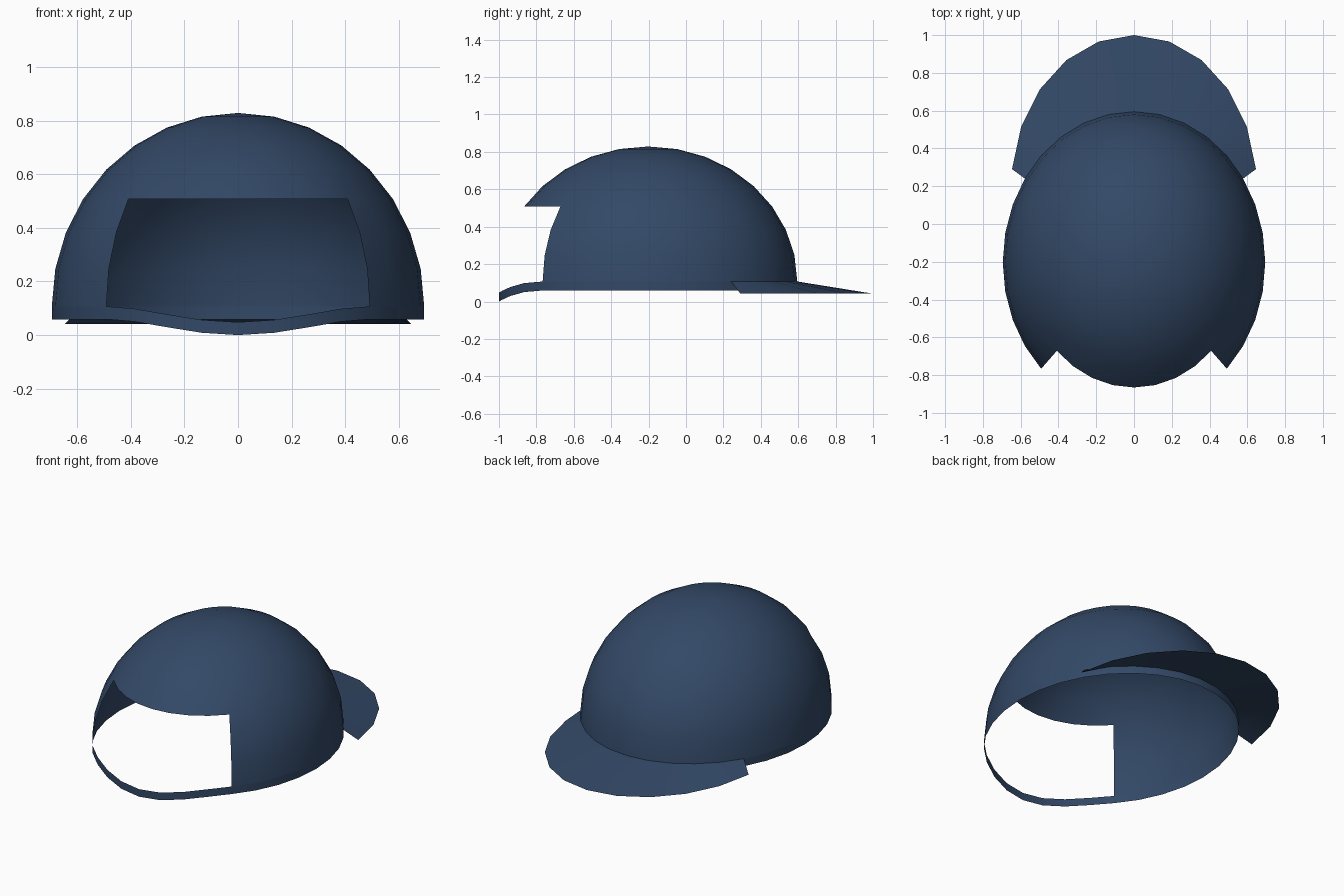
import bpy, bmesh
from math import sin, cos, pi, radians

cube = bpy.data.objects.get("Cube")
if cube:
    bpy.data.objects.remove(cube, do_unlink=True)

# One navy fabric colour
navy = bpy.data.materials.new("navy fabric")
navy.use_nodes = True
colour = (0.033, 0.066, 0.135, 1)
navy.diffuse_color = colour
bsdf = navy.node_tree.nodes["Principled BSDF"]
bsdf.inputs["Base Color"].default_value = colour
bsdf.inputs["Roughness"].default_value = 0.8

SEGMENTS, RINGS = 32, 8
STEP = 2 * pi / SEGMENTS
RX, RY, RZ = 0.695, 0.7975, 0.722     # crown radii
CY, SEAM = -0.2025, 0.107             # crown centre and band seam height
BAND, DIP = 0.048, 0.059              # band height and front strap dip


def crown_point(turn, rise):
    """Point on the crown; turn is measured from the front."""
    return (RX * sin(turn) * cos(rise), CY - RY * cos(turn) * cos(rise),
            SEAM + RZ * sin(rise))


def sheet(name, point, columns, rows, keep=lambda c, r: True):
    """Smooth surface through a grid of points, leaving out unwanted cells."""
    bm = bmesh.new()
    grid = [[bm.verts.new(point(c, r)) for r in range(rows + 1)]
            for c in range(columns + 1)]
    for c in range(columns):
        for r in range(rows):
            if keep(c, r):
                bm.faces.new((grid[c][r], grid[c + 1][r],
                              grid[c + 1][r + 1], grid[c][r + 1]))
    bmesh.ops.remove_doubles(bm, verts=bm.verts, dist=0.0001)
    loose = [v for v in bm.verts if not v.link_faces]
    bmesh.ops.delete(bm, geom=loose, context='VERTS')
    mesh = bpy.data.meshes.new(name)
    bm.to_mesh(mesh)
    bm.free()
    mesh.materials.append(navy)
    obj = bpy.data.objects.new(name, mesh)
    bpy.context.collection.objects.link(obj)
    for face in mesh.polygons:
        face.use_smooth = True
    return obj


# Crown with the adjuster opening cut out of the front
def outside_opening(c, r):
    return r >= 3 or 4 <= c < SEGMENTS - 4


sheet("crown", lambda c, r: crown_point(c * STEP, r * pi / 2 / RINGS),
      SEGMENTS, RINGS, outside_opening)


# Lower band, dipping below the opening as a strap
def band_point(c, r):
    turn = c * STEP
    x, y, z = crown_point(turn, 0)
    dip = DIP * cos(2 * turn) ** 2 if cos(turn) > 0.7 else 0
    return x, y, z - dip - BAND * (1 - r)


sheet("band_and_strap", band_point, SEGMENTS, 1)


# Brim sloping from the seam out to an elliptical edge at the back
BRIM = 10


def brim_point(c, r):
    if r == 1:
        return crown_point(pi / 2 + radians(33.75) + c * STEP, 0)
    angle = radians(6.5 + c * 167 / BRIM)
    return 0.65 * cos(angle), 0.2 + 0.8 * sin(angle), 0.042


sheet("brim", brim_point, BRIM, 1)
